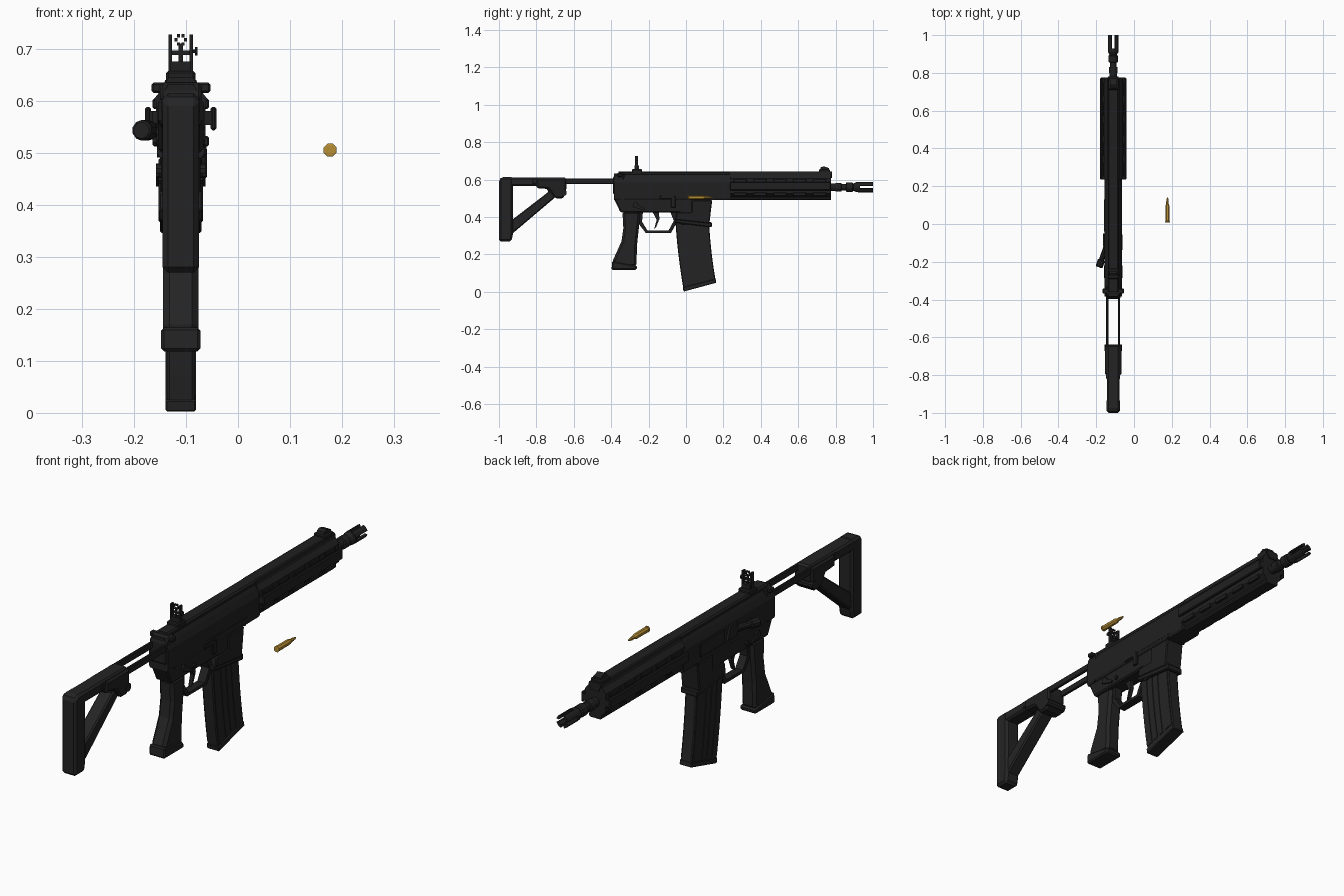
import bpy, bmesh, math
from mathutils import Vector

if "Cube" in bpy.data.objects:
    bpy.data.objects.remove(bpy.data.objects["Cube"])

CX = -0.11  # centre plane of the long assembly


def material(name, rgb):
    m = bpy.data.materials.new(name)
    m.diffuse_color = (*rgb, 1)
    m.use_nodes = True
    m.node_tree.nodes["Principled BSDF"].inputs["Base Color"].default_value = m.diffuse_color
    return m


BLACK = material("matte black", (0.0145, 0.0145, 0.0145))
DARK = material("dark grey polymer", (0.0175, 0.0175, 0.0175))
BRASS = material("brass", (0.47, 0.27, 0.035))


def finish(name, bm, mat, bevel=0.0):
    bmesh.ops.recalc_face_normals(bm, faces=bm.faces)
    me = bpy.data.meshes.new(name)
    bm.to_mesh(me)
    bm.free()
    ob = bpy.data.objects.new(name, me)
    bpy.context.collection.objects.link(ob)
    me.materials.append(mat)
    if bevel:
        b = ob.modifiers.new("edge", 'BEVEL')
        b.width, b.segments, b.limit_method = bevel, 1, 'ANGLE'
        b.angle_limit = math.radians(35)
    return ob


def prism(name, pts, hw, mat=BLACK, bevel=0.0, cx=CX):
    """Side profile (y, z) extruded to half width hw about cx."""
    bm = bmesh.new()
    rings = [[bm.verts.new((cx + s * hw, y, z)) for y, z in pts] for s in (-1, 1)]
    bm.faces.new(rings[0])
    bm.faces.new(rings[1])
    for i in range(len(pts)):
        j = (i + 1) % len(pts)
        bm.faces.new((rings[0][i], rings[0][j], rings[1][j], rings[1][i]))
    return finish(name, bm, mat, bevel)


def box(name, x, y, z, mat=BLACK, bevel=0.0):
    pts = [(y[0], z[0]), (y[1], z[0]), (y[1], z[1]), (y[0], z[1])]
    return prism(name, pts, (x[1] - x[0]) / 2, mat, bevel, (x[0] + x[1]) / 2)


def section(name, pts, y0, y1, mat=BLACK):
    """Half cross-section (dx, z), mirrored and extruded along y."""
    full = [(CX + x, z) for x, z in pts] + [(CX - x, z) for x, z in reversed(pts)]
    bm = bmesh.new()
    f = bm.faces.new([bm.verts.new((x, y0, z)) for x, z in full])
    r = bmesh.ops.extrude_face_region(bm, geom=[f])
    vs = [v for v in r["geom"] if isinstance(v, bmesh.types.BMVert)]
    bmesh.ops.translate(bm, verts=vs, vec=(0, y1 - y0, 0))
    if f.is_valid is False or len(bm.faces) == len(full) + 1:
        bm.faces.new([v for v in bm.verts if v not in vs])
    return finish(name, bm, mat)


def lathe(name, start, axis, prof, n=12, mat=BLACK):
    """Turn a (distance, radius) profile round an axis."""
    q = Vector(axis).to_track_quat('Z', 'Y')
    bm = bmesh.new()
    rings = []
    for d, r in prof:
        ring = []
        for i in range(n):
            a = 2 * math.pi * (i + .5) / n
            ring.append(bm.verts.new(Vector(start) + q @ Vector((r * math.cos(a), r * math.sin(a), d))))
        rings.append(ring)
    bm.faces.new(rings[0])
    bm.faces.new(rings[-1])
    for a, b in zip(rings, rings[1:]):
        for i in range(n):
            j = (i + 1) % n
            bm.faces.new((a[i], a[j], b[j], b[i]))
    return finish(name, bm, mat)


def sides(fn):
    for s in (-1, 1):
        fn(s)


# Receiver
section("upper_receiver", [(.024, .632), (.036, .61), (.046, .585), (.046, .50), (.040, .49)], -.385, .24)
prism("lower_receiver", [(-.385, .56), (-.385, .497), (-.35, .425), (-.03, .425), (-.03, .36), (.125, .36),
                         (.13, .49), (.16, .50), (.16, .56)], .038, bevel=.006)
prism("magazine_well", [(-.05, .425), (.03, .425), (.03, .49), (.14, .49), (.125, .365), (-.055, .385)], .043, bevel=.004)
prism("magazine_well_flange", [(-.06, .37), (-.06, .392), (.138, .372), (.138, .345)], .04, bevel=.004)
section("top_rail", [(.022, .645), (.028, .638), (.028, .632), (.018, .61)], -.36, .78)
prism("receiver_end", [(-.39, .52), (-.39, .615), (-.37, .635), (-.33, .635), (-.33, .52)], .04, bevel=.006)
box("charging_handle", (CX - .056, CX + .057), (-.368, -.342), (.615, .635), bevel=.004)
box("ejection_port_cover", (CX - .05, CX - .04), (-.04, .13), (.515, .575), bevel=.003)
prism("brass_deflector", [(-.12, .52), (-.12, .58), (-.07, .58), (-.05, .52)], .008, cx=CX - .046)
lathe("forward_assist", (CX - .035, -.11, .543), (-.34, -1, 0),
      [(0, .014), (.085, .014), (.087, .02), (.122, .02), (.126, .016)], 10)
box("bolt_catch", (CX + .04, CX + .05), (-.08, -.055), (.45, .51), bevel=.003)
box("bolt_catch_arm", (CX + .04, CX + .049), (-.14, -.06), (.495, .515), bevel=.003)
box("receiver_step", (CX + .038, CX + .047), (-.13, .16), (.505, .525))


def receiver_pins(s):
    lathe("selector_pin", (CX + s * .034, -.27, .465), (s, 0, 0), [(0, .014), (.014, .014)], 10)
    prism("selector_lever", [(-.285, .455), (-.225, .435), (-.22, .445), (-.275, .477)], .003, cx=CX + s * .045)
    for y, z in ((-.2, .45), (-.34, .50), (.14, .50)):
        lathe("takedown_pin", (CX + s * .034, y, z), (s, 0, 0), [(0, .01), (.012, .01)], 8)


sides(receiver_pins)

# Trigger and guard
prism("trigger_guard_front", [(-.085, .43), (-.045, .43), (-.045, .38), (-.08, .315), (-.095, .325), (-.065, .38)], .018)
prism("trigger_guard_floor", [(-.215, .315), (-.08, .315), (-.09, .327), (-.205, .327)], .018)
prism("trigger_guard_rear", [(-.25, .43), (-.23, .43), (-.235, .375), (-.205, .327), (-.215, .315), (-.25, .36)], .018)
prism("trigger", [(-.18, .43), (-.145, .43), (-.142, .39), (-.16, .345), (-.17, .337), (-.157, .385)], .008)

# Grip
prism("grip", [(-.34, .43), (-.245, .43), (-.25, .36), (-.262, .25), (-.265, .135), (-.385, .135), (-.39, .17),
               (-.345, .27), (-.335, .34)], .034, DARK, .012)
prism("grip_base", [(-.398, .118), (-.264, .118), (-.262, .14), (-.395, .165)], .038, DARK, .006)

# Curved magazine with side ribs
N = 6


def mag_edge(t, top, bottom, bow):
    return (top[0] + (bottom[0] - top[0]) * t - bow * 4 * t * (1 - t), top[1] + (bottom[1] - top[1]) * t)


def mag_strip(a, b, t0, t1):
    """Curved strip between fractions a and b of the magazine depth."""
    def at(t, f):
        p = mag_edge(t, (-.058, .40), (-.012, .006), .006)
        q = mag_edge(t, (.122, .40), (.16, .052), .006)
        return (p[0] + (q[0] - p[0]) * f, p[1] + (q[1] - p[1]) * f)
    ts = [t0 + (t1 - t0) * i / N for i in range(N + 1)]
    return [at(t, a) for t in ts] + [at(t, b) for t in reversed(ts)]


prism("magazine", mag_strip(0, 1, 0, 1), .026, DARK, .004)
prism("magazine_floor", mag_strip(-.01, 1.01, .95, 1.01), .029, DARK, .003)
for a, b in ((0.03, .22), (.3, .42), (.5, .62), (.7, .97)):
    prism("magazine_rib", mag_strip(a, b, .1, .93), .029, DARK)

# Handguard: core, flared side rails, bottom rail and slot blocks
Y0, Y1 = .235, .775
section("handguard_core", [(.026, .625), (.048, .60), (.048, .525), (.026, .505)], Y0, Y1)
section("handguard_top", [(.03, .64), (.034, .625), (.05, .605), (.05, .598)], Y0, Y1)
section("handguard_bottom_rail", [(.02, .515), (.03, .505), (.03, .497), (.025, .49)], Y0, Y1)


def side_rail(s):
    box("side_rail_foot", (CX + s * .052 - .008, CX + s * .052 + .008), (Y0, Y1), (.553, .58))
    box("side_rail", (CX + s * .063 - .006, CX + s * .063 + .006), (Y0, Y1), (.543, .588), bevel=.004)
    for i in range(5):
        y = Y0 + .02 + i * .106
        for z in (.594, .522):
            box("handguard_slot_rim", (CX + s * .049 - .005, CX + s * .049 + .005), (y, y + .07),
                (z - .01, z + .01), bevel=.003)


sides(side_rail)

# Barrel and pronged muzzle
lathe("barrel", (CX, .74, .56), (0, 1, 0),
      [(0, .02), (.06, .02), (.06, .024), (.09, .024), (.092, .018), (.115, .018), (.117, .026), (.15, .026),
       (.155, .02), (.17, .028), (.19, .028)], 12)
for k in range(4):
    a = math.pi / 4 + k * math.pi / 2
    bm = bmesh.new()
    rows = []
    for y in (.92, 1.0):
        rows.append([bm.verts.new((CX + r * math.cos(a + d), y, .56 + r * math.sin(a + d)))
                     for r, d in ((.017, -.45), (.029, -.5), (.029, 0), (.029, .5), (.017, .45))])
    bm.faces.new(rows[0])
    bm.faces.new(rows[1])
    for i in range(5):
        j = (i + 1) % 5
        bm.faces.new((rows[0][i], rows[0][j], rows[1][j], rows[1][i]))
    finish("muzzle_prong", bm, BLACK)

# Sights
box("front_sight_base", (CX - .028, CX + .028), (.71, .77), (.635, .655), bevel=.004)
prism("front_sight_folded", [(.715, .65), (.72, .665), (.735, .672), (.765, .662), (.765, .65)], .017)
box("rear_sight_base", (CX - .028, CX + .028), (-.29, -.235), (.635, .657), bevel=.004)
box("rear_sight_block", (CX - .02, CX + .02), (-.275, -.25), (.655, .675))
sides(lambda s: box("rear_sight_ear", (CX + s * .02 - .0035, CX + s * .02 + .0035), (-.272, -.256), (.655, .727)))
box("rear_sight_bar", (CX - .02, CX + .02), (-.268, -.26), (.688, .696))
box("rear_sight_post", (CX - .004, CX + .004), (-.268, -.26), (.67, .71))
for k in range(6):
    a = k * math.pi / 3
    box("aperture_segment", (CX + .009 * math.cos(a) - .003, CX + .009 * math.cos(a) + .003), (-.268, -.26),
        (.717 + .009 * math.sin(a) - .003, .717 + .009 * math.sin(a) + .003))
lathe("sight_knob", (CX + .02, -.264, .695), (1, 0, 0), [(0, .004), (.007, .004), (.007, .009), (.012, .009)], 8)

# Stock: two rods, top beam, butt and diagonal strut leaving a triangular opening
sides(lambda s: box("stock_rod", (CX + s * .031 - .006, CX + s * .031 + .006), (-.82, -.36), (.576, .606), bevel=.003))
prism("stock_beam", [(-.985, .565), (-.985, .612), (-.64, .612), (-.64, .565)], .034, DARK, .008)
prism("stock_sleeve", [(-.80, .555), (-.80, .605), (-.64, .605), (-.64, .55), (-.655, .50), (-.70, .50), (-.735, .55)],
      .044, bevel=.008)
prism("stock_strut", [(-.93, .385), (-.93, .31), (-.70, .505), (-.68, .565), (-.755, .565), (-.735, .535)], .03, DARK, .006)
prism("stock_butt", [(-1, .27), (-1, .60), (-.985, .614), (-.925, .614), (-.925, .31), (-.933, .27)], .035, DARK, .012)
lathe("stock_latch", (CX - .047, -.655, .53), (1, 0, 0), [(0, .018), (.094, .018)], 10)

# Loose cartridge
lathe("cartridge", (.177, .008, .505), (0, 1, 0),
      [(0, .010), (.001, .0135), (.006, .0135), (.007, .011), (.012, .0125), (.085, .012), (.097, .0075),
       (.112, .0075), (.112, .0065), (.125, .005), (.133, .002)], 8, BRASS)
